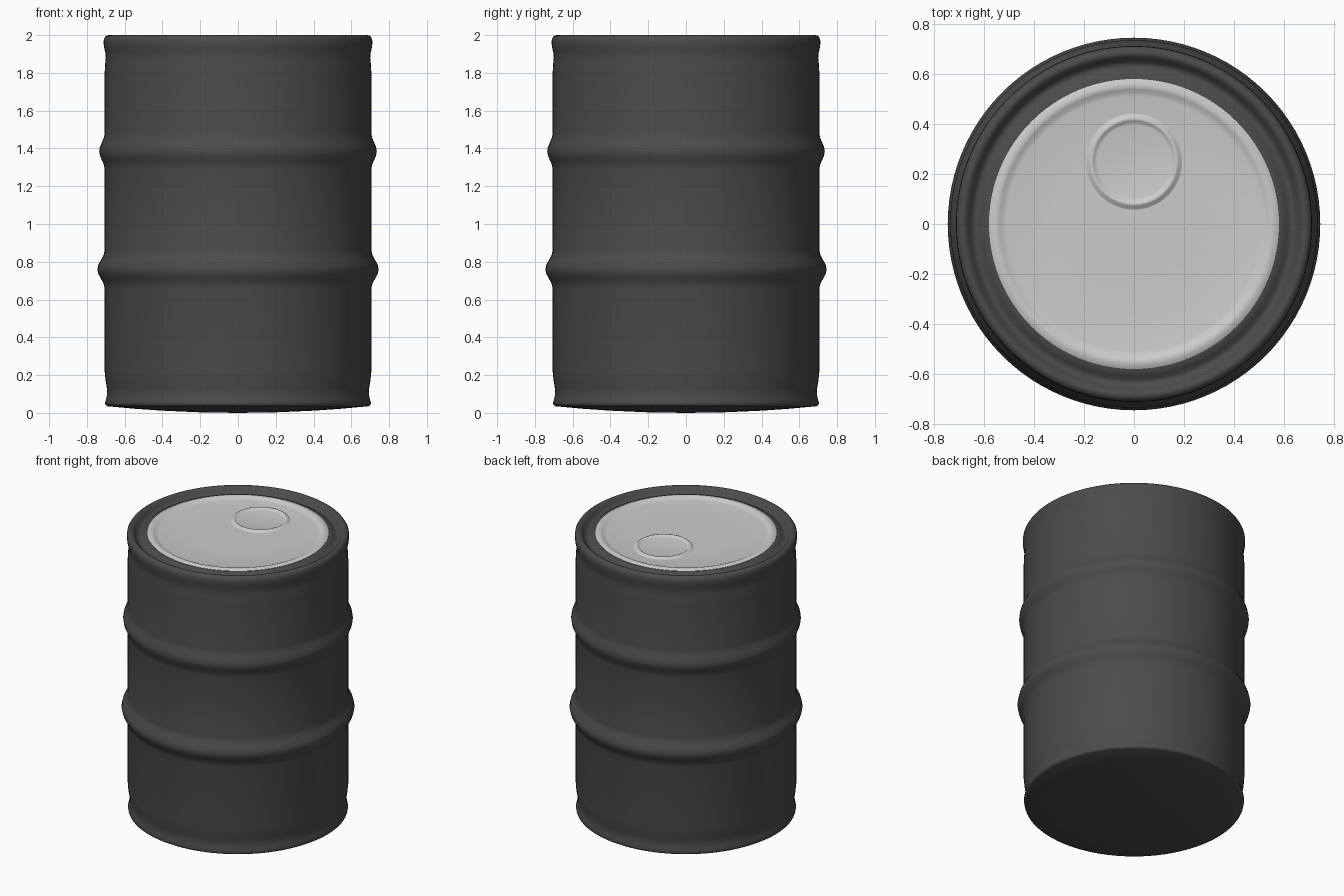
import bpy, bmesh, math
from mathutils import Matrix, Vector

if "Cube" in bpy.data.objects:
    bpy.data.objects.remove(bpy.data.objects["Cube"])


def bump(z0, half, r0, r1, n=8):
    """Smooth rolled hoop: cosine swell from r0 to r1 around z0."""
    return [(r0 + (r1 - r0) * 0.5 * (1 + math.cos(math.pi * t)), z0 + half * t)
            for t in (-1 + 2 * i / n for i in range(n + 1))]


def lathe(name, profile, steps=96, loc=(0, 0, 0), color=None):
    """Spin an (r, z) profile around the vertical axis."""
    bm = bmesh.new()
    vs = [bm.verts.new((r, 0, z)) for r, z in profile]
    es = [bm.edges.new(p) for p in zip(vs, vs[1:])]
    bmesh.ops.spin(bm, geom=vs + es, cent=(0, 0, 0), axis=(0, 0, 1),
                   angle=math.tau, steps=steps)
    bmesh.ops.remove_doubles(bm, verts=bm.verts, dist=1e-5)
    bmesh.ops.recalc_face_normals(bm, faces=bm.faces)
    # open lid surfaces and the closed drum all face up at their centre top
    top = max(bm.faces, key=lambda f: f.calc_center_median().z + abs(f.normal.z))
    if top.normal.z < 0:
        bmesh.ops.reverse_faces(bm, faces=bm.faces)
    me = bpy.data.meshes.new(name)
    bm.to_mesh(me)
    bm.free()
    ob = bpy.data.objects.new(name, me)
    ob.location = loc
    bpy.context.collection.objects.link(ob)
    if color:
        mat = bpy.data.materials.new(name + "_paint")
        mat.diffuse_color = color
        mat.use_nodes = True
        mat.node_tree.nodes["Principled BSDF"].inputs["Base Color"].default_value = mat.diffuse_color
        me.materials.append(mat)
    bpy.ops.object.select_all(action='DESELECT')
    ob.select_set(True)
    bpy.context.view_layer.objects.active = ob
    bpy.ops.object.shade_smooth_by_angle(angle=math.radians(50))
    return ob


# Drum: domed base, pinched foot, two hoops, rolled rim, groove around the lid
base = [(r, 0.035 * (r / 0.69) ** 2) for r in (0, 0.2, 0.4, 0.55, 0.69)]
foot = [(0.702, 0.042), (0.704, 0.052), (0.698, 0.075), (0.692, 0.1),
        (0.694, 0.13), (0.701, 0.17), (0.706, 0.22)]
hoops = bump(0.76, 0.1, 0.706, 0.745) + bump(1.385, 0.095, 0.706, 0.735)
rim = [(0.706, 1.80), (0.703, 1.85), (0.700, 1.88), (0.702, 1.905), (0.709, 1.935),
       (0.712, 1.96), (0.710, 1.98), (0.703, 1.992), (0.692, 1.999), (0.682, 2.0),
       (0.672, 1.996), (0.66, 1.982), (0.648, 1.966), (0.636, 1.96), (0.624, 1.962),
       (0.61, 1.972), (0.595, 1.98), (0.58, 1.982), (0.57, 1.96), (0, 1.96)]
lathe("drum_body", base + foot + hoops + rim, color=(0.07, 0.07, 0.07, 1))

# Lid: shallow disc with a raised bead near its edge
lathe("lid", [(0.58, 1.965), (0.58, 1.984), (0.572, 1.988), (0.56, 1.991), (0.548, 1.992),
              (0.538, 1.988), (0.525, 1.981), (0.51, 1.978), (0.3, 1.977), (0, 1.977)])

# Bung: round cap ringed by a small bead
lathe("bung_cap", [(0.195, 1.976), (0.184, 1.981), (0.177, 1.988), (0.17, 1.990),
                   (0.163, 1.987), (0.156, 1.981), (0.148, 1.979), (0, 1.980)],
      steps=48, loc=(0, 0.25, 0))
